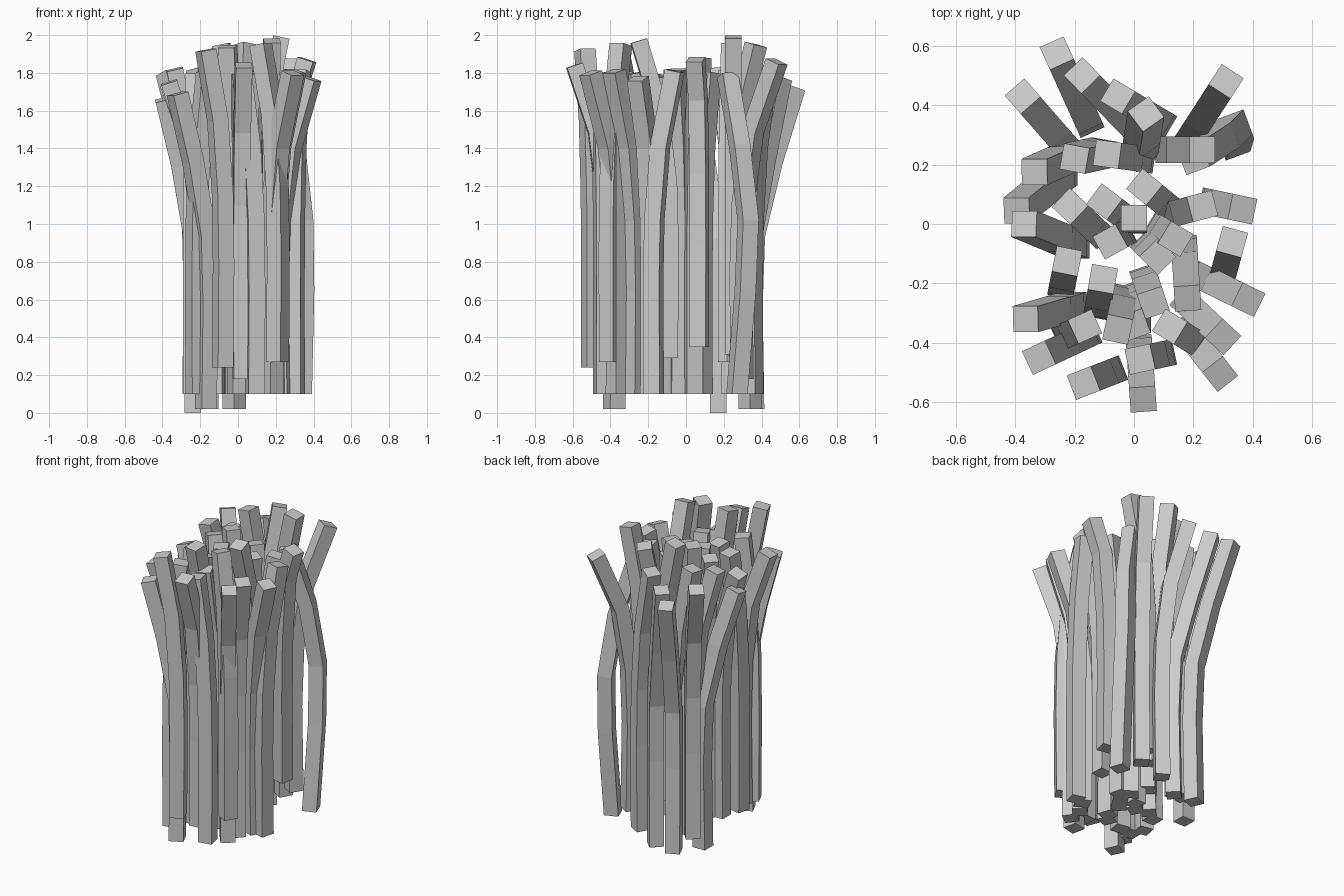
import bpy, bmesh, math
from mathutils import Vector

if "Cube" in bpy.data.objects:
    bpy.data.objects.remove(bpy.data.objects["Cube"])

W = 0.088  # side of the square stalk section

# outer stalks that simply fan outwards: tip x, y, z
FANNED = [
    (-.26, .575, 1.72), (-.375, .43, 1.80), (.31, .48, 1.86),
    (.29, -.505, 1.80), (.385, -.255, 1.77), (.30, -.38, 1.81),
    (.03, -.59, 1.84), (-.08, -.06, 1.82), (-.10, .075, 1.88),
    (.0, .02, 1.80), (.23, .06, 1.80), (.08, -.11, 1.78),
    (.065, -.265, 1.80), (.0, -.34, 1.80), (-.055, -.355, 1.94),
]
# stalks with their own lean: tip x, y, z, foot x, y
LEANING = [
    (-.335, .175, 1.82, -.20, .235), (-.365, -.32, 1.75, -.21, -.275),
    (-.32, -.45, 1.69, -.17, -.38), (-.175, .50, 1.77, -.02, .34),
    (-.055, .43, 1.83, .08, .35), (.04, .37, 1.95, .02, .24),
    (-.09, .235, 1.95, .02, .22), (-.20, .22, 1.81, -.11, .24),
    (-.395, .045, 1.66, -.24, .17), (-.37, .0, 1.74, -.20, -.07),
    (-.215, .06, 1.82, -.13, -.02), (.23, .25, 1.99, .12, .25),
    (.20, .22, 1.79, .335, .27), (.365, .05, 1.87, .27, .07),
    (.33, -.06, 1.81, .30, -.17), (.18, -.25, 1.97, .17, -.09),
    (.14, -.05, 1.81, .09, -.02), (-.225, -.125, 1.79, -.24, -.20),
    (-.105, -.185, 1.80, -.12, -.27), (-.165, -.345, 1.80, -.22, -.37),
    (.12, -.345, 1.95, .21, -.40), (.02, -.455, 1.80, .09, -.44),
    (-.17, -.535, 1.92, -.08, -.50), (.035, .125, 1.80, .09, .08),
]
# feet at unusual heights, and section angles that ignore the lean
FOOT_Z = {0: .02, 6: .18, 17: .02, 18: .02, 23: 0, 28: .35}
ANGLE = {13: 20, 15: 0, 16: 0, 20: 35, 22: 80, 23: 0, 24: 0}


def foot_height(i, tip_z):
    """All stalks have nearly the same length; tall ones start higher."""
    return FOOT_Z.get(i, tip_z - 1.68 if tip_z > 1.84 else .1)


def stalk(name, tip, foot, angle=None, bow=(0, 0)):
    """Square bar, upright below and bent outwards towards its tip."""
    foot, tip = Vector(foot), Vector(tip)
    lean = Vector((tip.x - foot.x, tip.y - foot.y, 0))
    u = lean.normalized() if lean.length > 1e-4 else Vector((1, 0, 0))
    if angle is not None:
        u = Vector((math.cos(math.radians(angle)), math.sin(math.radians(angle)), 0))
    v = Vector((-u.y, u.x, 0))
    upper = .45 if foot.z < .05 else .3
    path = []
    for h, f, b in ((0, 0, 0), (.55, -.04, .7), (.92, .02, 1), (1.31, upper, .5), (None, 1, 0)):
        p = foot + lean * f + Vector((*bow, 0)) * b
        p.z = tip.z if h is None else foot.z + h
        path.append(p)
    bm = bmesh.new()
    rings = []
    for i, p in enumerate(path):
        t = (path[min(i + 1, 4)] - path[max(i - 1, 0)]).normalized()
        n = u if i == 0 else v.cross(t).normalized()
        m = v if i == 0 else t.cross(n)
        rings.append([bm.verts.new(p + (n * a + m * b) * W / 2)
                      for a, b in ((1, 1), (-1, 1), (-1, -1), (1, -1))])
    for r, s in zip(rings, rings[1:]):
        for k in range(4):
            j = (k + 1) % 4
            bm.faces.new((r[k], r[j], s[j], s[k]))
    bm.faces.new(rings[0][::-1])
    bm.faces.new(rings[-1])
    bmesh.ops.recalc_face_normals(bm, faces=bm.faces)
    me = bpy.data.meshes.new(name)
    bm.to_mesh(me)
    bm.free()
    bpy.context.collection.objects.link(bpy.data.objects.new(name, me))


stalks = [(x, y, z, x * .62, y * (.62 if y > 0 else .72)) for x, y, z in FANNED] + LEANING
for i, (x, y, z, fx, fy) in enumerate(stalks):
    bow = (.01, .06) if i == 27 else (0, 0)  # one stalk bulges out at the back right
    stalk(f"stalk_{i + 1:02d}", (x, y, z), (fx, fy, foot_height(i, z)), ANGLE.get(i), bow)
